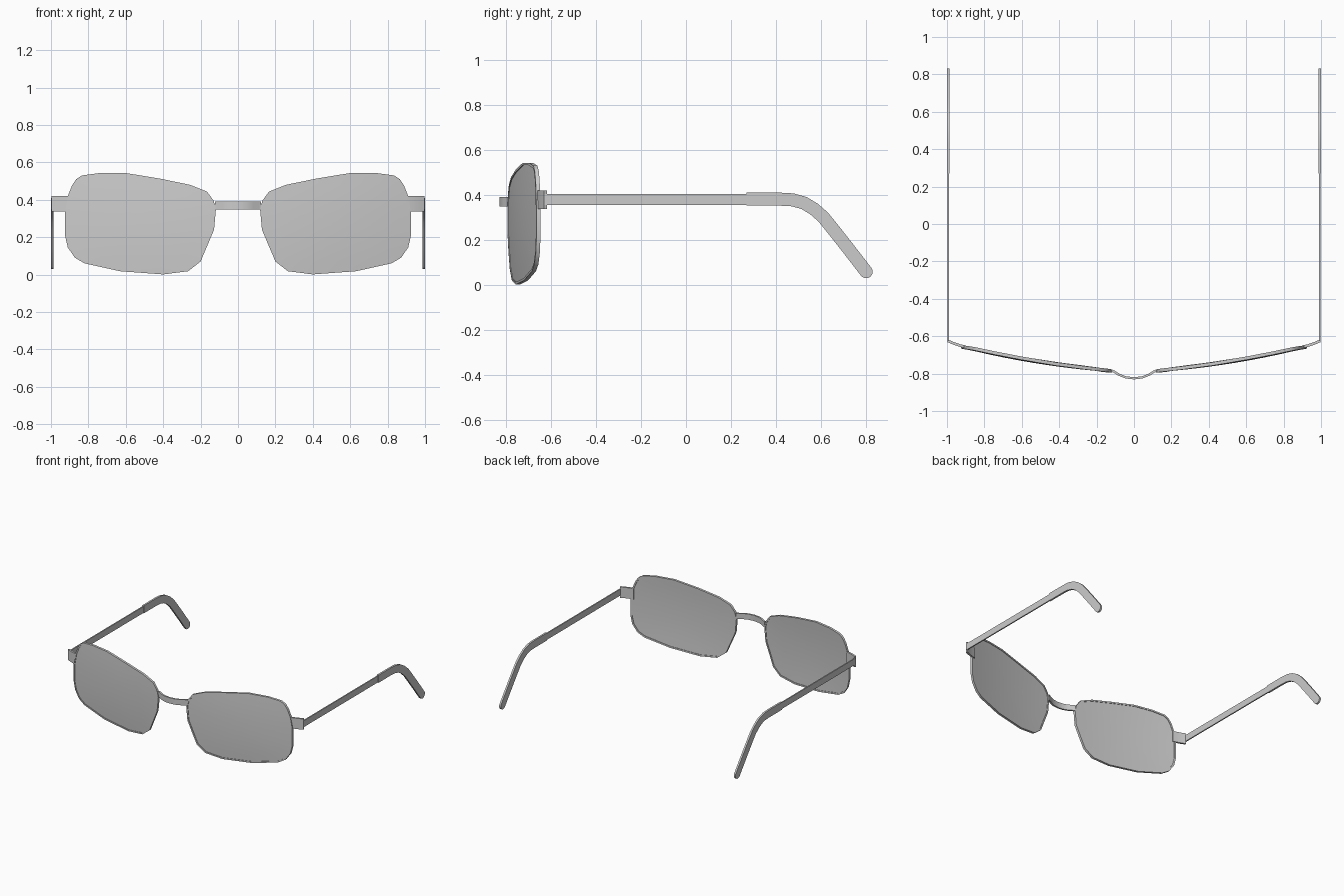
import bpy, bmesh
from math import sin, cos, pi, atan2
from mathutils import Vector

if "Cube" in bpy.data.objects:
    bpy.data.objects.remove(bpy.data.objects["Cube"])

# Right-hand lens outline (x, z), clockwise from the upper outer corner
OUTLINE = [(.865, .51), (.835, .53), (.74, .543), (.6, .543), (.417, .513), (.257, .48),
           (.166, .444), (.13, .395), (.118, .35), (.128, .24), (.166, .15), (.2, .07),
           (.267, .018), (.4, .001), (.63, .018), (.82, .06), (.872, .09), (.91, .145),
           (.925, .21), (.925, .34), (.91, .42), (.888, .475)]
CENTRE = Vector((.54, .28))


def face_y(x, z):
    """Wrap-around curve of the front, with a slight vertical bulge."""
    return -.785 + .046 * x + .11 * x * x - .009 * (1 - ((z - .27) / .27) ** 2)


def finish(name, bm, mirror=True):
    bmesh.ops.recalc_face_normals(bm, faces=bm.faces)
    me = bpy.data.meshes.new(name)
    bm.to_mesh(me)
    bm.free()
    ob = bpy.data.objects.new(name, me)
    bpy.context.collection.objects.link(ob)
    if mirror:
        m = ob.modifiers.new("Mirror", 'MIRROR')
        m.use_clip = False
    bpy.ops.object.select_all(action='DESELECT')
    ob.select_set(True)
    bpy.context.view_layer.objects.active = ob
    bpy.ops.object.shade_smooth_by_angle(angle=.6)
    return ob


def ring(bm, pts, dy):
    return [bm.verts.new((p[0], face_y(*p) + dy, p[1])) for p in pts]


def bridge_rings(bm, a, b):
    n = len(a)
    for i in range(n):
        j = (i + 1) % n
        bm.faces.new((a[i], a[j], b[j], b[i]))


def inset(d):
    """Outline moved inward by d."""
    pts = [Vector(p) for p in OUTLINE]
    out = []
    for i, p in enumerate(pts):
        t = (pts[(i + 1) % len(pts)] - pts[i - 1]).normalized()
        out.append(p + Vector((-t.y, t.x)) * d)
    return out


def band(name, path, half, place, lo, hi, round_end=False, mirror=True):
    """Flat strip along a 2D path, given thickness between lo and hi on the third axis."""
    pts = [Vector(p) for p in path]
    left, right = [], []
    for i, p in enumerate(pts):
        t = (pts[min(i + 1, len(pts) - 1)] - pts[max(i - 1, 0)]).normalized()
        n = Vector((-t.y, t.x)) * half
        left.append(p + n)
        right.append(p - n)
    cap = []
    if round_end:
        a0 = atan2(n.y, n.x)
        cap = [pts[-1] + Vector((cos(a0 - pi * k / 8), sin(a0 - pi * k / 8))) * half
               for k in range(1, 8)]
    bm = bmesh.new()
    layers = []
    for h in (lo, hi):
        L, R, C = ([bm.verts.new(place(p, h)) for p in s] for s in (left, right, cap))
        for i in range(len(L) - 1):
            bm.faces.new((L[i], L[i + 1], R[i + 1], R[i]))
        if C:
            bm.faces.new([L[-1]] + C + [R[-1]])
        layers.append(L + C + R[::-1])
    bridge_rings(bm, *layers)
    return finish(name, bm, mirror)


# Lenses: concentric rings following the curved front
bm = bmesh.new()
base = inset(.006)
loops = []
for dy in (-.005, .005):
    rings = [ring(bm, [CENTRE + (p - CENTRE) * s for p in base], dy)
             for s in (1, .8, .6, .4, .2)]
    for a, b in zip(rings, rings[1:]):
        bridge_rings(bm, a, b)
    mid = ring(bm, [CENTRE], dy)[0]
    last = rings[-1]
    for i in range(len(last)):
        bm.faces.new((last[i - 1], last[i], mid))
    loops.append(rings[0])
bridge_rings(bm, *loops)
finish("lens", bm)

# Thin rims around the lenses
bm = bmesh.new()
inner = inset(.011)
section = [ring(bm, OUTLINE, -.009), ring(bm, OUTLINE, .009),
           ring(bm, inner, .009), ring(bm, inner, -.009)]
for i in range(4):
    bridge_rings(bm, section[i], section[(i + 1) % 4])
finish("rim", bm)


def on_plan(p, h):
    return (p.x, p.y, h)


def on_side(p, h):
    return (h, p.x, p.y)


# Nose bridge, bowed forward
half_arc = [(.122, -.783), (.105, -.79), (.08, -.806), (.045, -.82)]
arc = [(-x, y) for x, y in half_arc] + [(0, -.825)] + half_arc[::-1]
band("nose_bridge", arc, .006, on_plan, .348, .391, mirror=False)

# End pieces joining the rims to the temples
band("end_piece", [(.90, -.657), (.93, -.650), (.965, -.638), (.995, -.625)],
     .007, on_plan, .337, .419)

# Temple arms
band("temple_arm", [(-.63, .38), (.28, .38)], .0245, on_side, .988, .997)

# Curved ear tips
band("ear_tip", [(.27, .381), (.42, .381), (.475, .378), (.525, .364), (.57, .337),
                 (.61, .302), (.65, .253), (.72, .164), (.802, .058)],
     .029, on_side, .986, 1.0, round_end=True)
